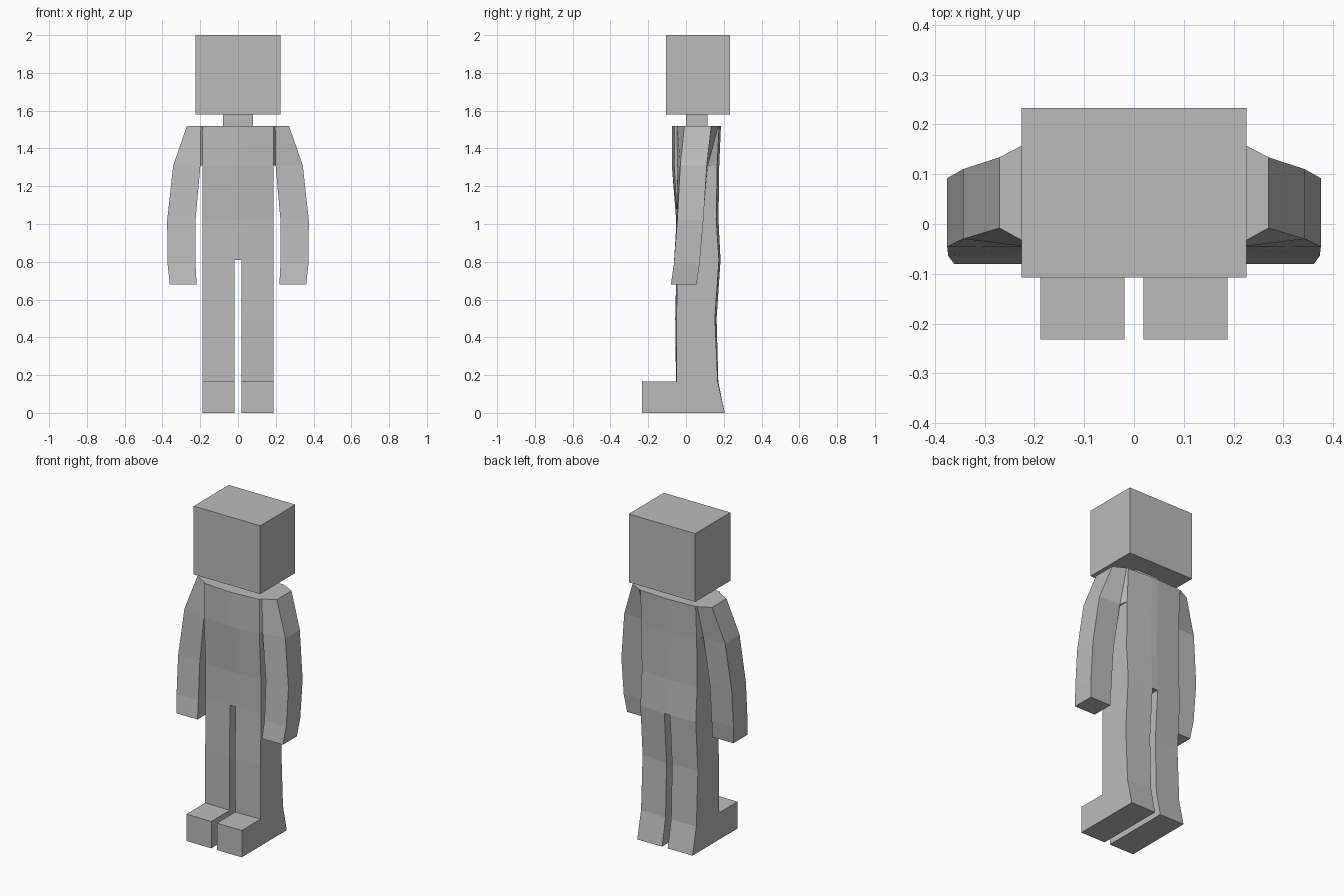
import bpy, bmesh

if "Cube" in bpy.data.objects:
    bpy.data.objects.remove(bpy.data.objects["Cube"])

grey = bpy.data.materials.new("plain grey")
grey.diffuse_color = (0.5, 0.5, 0.5, 1)
grey.use_nodes = True
grey.node_tree.nodes["Principled BSDF"].inputs["Base Color"].default_value = grey.diffuse_color


def make(name, bm, mirror=False):
    """Turn a bmesh into a flat shaded object, optionally mirrored over x = 0."""
    bmesh.ops.recalc_face_normals(bm, faces=bm.faces)
    mesh = bpy.data.meshes.new(name)
    bm.to_mesh(mesh)
    bm.free()
    mesh.materials.append(grey)
    obj = bpy.data.objects.new(name, mesh)
    bpy.context.collection.objects.link(obj)
    if mirror:
        obj.modifiers.new("mirror", 'MIRROR').use_mirror_merge = False
    return obj


def loft(rings, cap_start=True, cap_end=True):
    """Skin a list of equal-length point rings."""
    bm = bmesh.new()
    vs = [[bm.verts.new(p) for p in r] for r in rings]
    n = len(rings[0])
    for a, b in zip(vs, vs[1:]):
        for i in range(n):
            j = (i + 1) % n
            bm.faces.new((a[i], a[j], b[j], b[i]))
    if cap_start:
        bm.faces.new(vs[0])
    if cap_end:
        bm.faces.new(vs[-1])
    return bm, vs


def rect(x0, x1, y0, y1, z):
    return [(x0, y0, z), (x1, y0, z), (x1, y1, z), (x0, y1, z)]


# Head and neck
make("head", loft([rect(-.226, .226, -.107, .233, z) for z in (1.58, 2.0)])[0])
make("neck", loft([rect(-.08, .08, 0, .115, z) for z in (1.52, 1.58)], False, False)[0])

# Torso: slightly bulged towards the centre line
W, G = .188, .019     # half width, half gap between the legs
torso_rows = [  # z, front edge, front centre, back centre, back edge
    (1.52, -.062, -.075, .185, .175),
    (1.31, -.062, -.075, .176, .165),
    (1.02, -.046, -.052, .172, .160),
    (.81, -.045, -.050, .183, .174),
]
rings = [[(-W, fe, z), (-G, fc, z), (G, fc, z), (W, fe, z),
          (W, be, z), (G, bc, z), (-G, bc, z), (-W, be, z)]
         for z, fe, fc, bc, be in torso_rows]
bm, vs = loft(rings, True, False)
low = vs[-1]
bm.faces.new((low[1], low[2], low[5], low[6]))   # crotch
make("torso", bm)

# Legs with feet: side outline skinned from the inner to the outer side
outline = [  # y, z, extra bulge on the inner side
    (-.045, .81, -.005), (-.050, .50, -.007), (-.050, .165, -.003), (-.232, .165, 0),
    (-.232, 0, 0), (.205, 0, 0), (.168, .165, .003), (.153, .50, .009), (.174, .81, .009),
]
bm, vs = loft([[(G, y + d, z) for y, z, d in outline],
               [(W, y, z) for y, z, d in outline]])
bmesh.ops.delete(bm, geom=[f for f in bm.faces if all(v.co.z > .8 for v in f.verts)],
                 context='FACES_ONLY')
make("leg", bm, True)

# Arms: four-sided, curving out and forward
arm_rows = [  # z, inner x, outer x, inner front/back y, outer front/back y
    (1.52, .197, .270, -.048, .172, -.008, .134),
    (1.31, .199, .343, -.045, .115, -.030, .110),
    (1.02, .225, .375, -.050, .090, -.046, .092),
    (.79, .225, .373, -.064, .072, -.064, .072),
    (.68, .219, .361, -.080, .056, -.080, .056),
]
make("arm", loft([[(xi, fi, z), (xo, fo, z), (xo, bo, z), (xi, bi, z)]
                  for z, xi, xo, fi, bi, fo, bo in arm_rows])[0], True)

# Shoulder bridge between torso and arm
make("shoulder", loft([
    [(W, -.062, 1.52), (W, .175, 1.52), (W, .165, 1.31), (W, -.062, 1.31)],
    [(.197, -.048, 1.52), (.197, .172, 1.52), (.199, .115, 1.31), (.199, -.045, 1.31)],
], False, False)[0], True)
